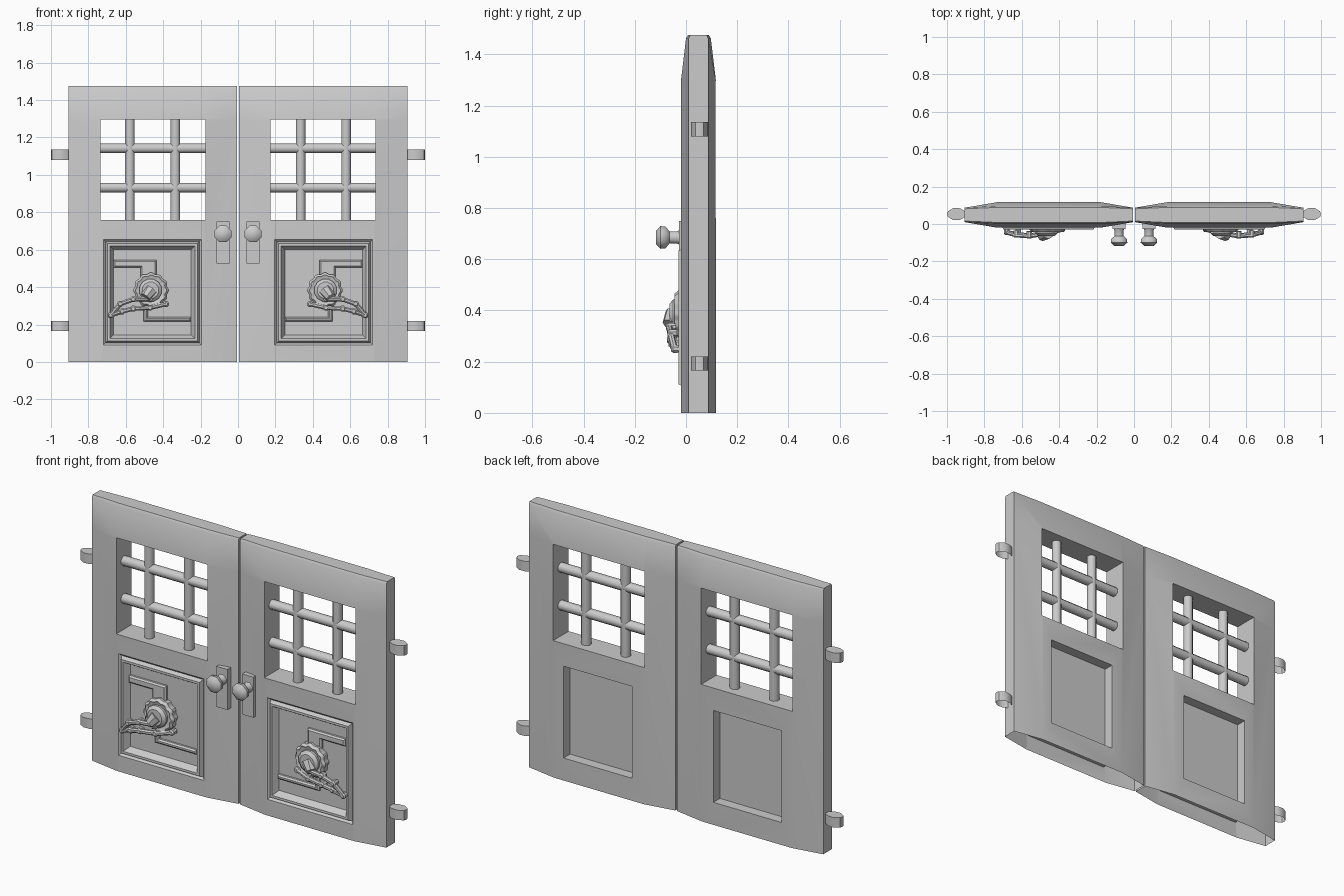
import bpy, bmesh, math
from mathutils import Vector

if "Cube" in bpy.data.objects:
    bpy.data.objects.remove(bpy.data.objects["Cube"])


def make(name, bm, mirror=True, angle=30):
    """Turn a bmesh into an object, mirrored onto the other door."""
    bmesh.ops.recalc_face_normals(bm, faces=bm.faces)
    me = bpy.data.meshes.new(name)
    bm.to_mesh(me)
    bm.free()
    ob = bpy.data.objects.new(name, me)
    bpy.context.collection.objects.link(ob)
    bpy.ops.object.select_all(action='DESELECT')
    ob.select_set(True)
    bpy.context.view_layer.objects.active = ob
    bpy.ops.object.shade_smooth_by_angle(angle=math.radians(angle))
    if mirror:
        ob.modifiers.new("Mirror", 'MIRROR').use_mirror_merge = False
    return ob


def loft(bm, loops, cap_start=True, cap_end=True):
    rows = [[bm.verts.new(p) for p in loop] for loop in loops]
    n = len(rows[0])
    for a, b in zip(rows, rows[1:]):
        for i in range(n):
            j = (i + 1) % n
            bm.faces.new((a[i], a[j], b[j], b[i]))
    if cap_start:
        bm.faces.new(rows[0])
    if cap_end:
        bm.faces.new(rows[-1])


def box(bm, x0, x1, y0, y1, z0, z1):
    loft(bm, [[(x0, y, z0), (x1, y, z0), (x1, y, z1), (x0, y, z1)] for y in (y0, y1)])


def lathe(bm, x, z, profile, sides, lobes=0, ripple=0):
    """Turned shape around the y axis, optionally scalloped."""
    loops = []
    for y, r in profile:
        loop = []
        for i in range(sides):
            a = math.tau * (i + 0.5) / sides
            q = r * (1 + ripple * math.cos(lobes * a))
            loop.append((x + q * math.cos(a), y, z + q * math.sin(a)))
        loops.append(loop)
    loft(bm, loops)


def rod(bm, a, b, r0, r1, sides=8):
    """Straight tapered rod between two points."""
    a, b = Vector(a), Vector(b)
    rot = (b - a).to_track_quat('Z', 'Y')
    loops = []
    for p, r in ((a, r0), (b, r1)):
        loops.append([p + rot @ Vector((r * math.cos(t), r * math.sin(t), 0))
                      for t in (math.tau * (i + 0.5) / sides for i in range(sides))])
    loft(bm, loops)


# door slab: bulging middle, thinner sides and tapered top, open underneath
XS = (0.005, 0.18, 0.73, 0.905)
SECTIONS = [(0, -0.02, 0.01), (1.295, -0.02, 0.01), (1.462, 0.0, 0.01), (1.475, 0.008, 0.016)]
MID = 0.0485
bm = bmesh.new()
loops = []
for z, middle, edge in SECTIONS:
    front = [(x, y, z) for x, y in zip(XS, (edge, middle, middle, edge))]
    back = [(x, 2 * MID - y, z) for x, y, z in reversed(front)]
    loops.append(front + back)
loft(bm, loops)
door = make("door_slab", bm, mirror=False)

# cut the window, the front panel opening and the back recess
cuts = [(0.175, 0.735, -0.3, 0.4, 0.76, 1.295),
        (0.195, 0.72, -0.3, 0.03, 0.09, 0.655),
        (0.25, 0.67, 0.06, 0.4, 0.125, 0.635)]
cutters = []
for c in cuts:
    bm = bmesh.new()
    box(bm, *c)
    cutter = make("opening_cutter", bm, mirror=False)
    cutter.hide_render = True
    mod = door.modifiers.new("Opening", 'BOOLEAN')
    mod.operation, mod.solver, mod.object = 'DIFFERENCE', 'EXACT', cutter
    cutters.append(cutter)
bpy.context.view_layer.update()
cut_mesh = bpy.data.meshes.new_from_object(door.evaluated_get(bpy.context.evaluated_depsgraph_get()))
for ob in cutters + [door]:
    bpy.data.objects.remove(ob)
bm = bmesh.new()
bm.from_mesh(cut_mesh)
bmesh.ops.recalc_face_normals(bm, faces=bm.faces)
under = [f for f in bm.faces if f.normal.z < -0.9 and f.calc_center_median().z < 0.01]
bmesh.ops.delete(bm, geom=under, context='FACES')
make("doors", bm)

# window bars
bm = bmesh.new()
for x in (0.335, 0.578):
    rod(bm, (x, MID, 0.76), (x, MID, 1.295), 0.027, 0.027)
for z in (0.932, 1.142):
    rod(bm, (0.175, MID, z), (0.735, MID, z), 0.027, 0.027)
make("window_bars", bm, angle=50)

# panel with stepped moulding
bm = bmesh.new()
loops = []
for d, y in ((0, 0.03), (0, -0.02), (0.012, -0.008), (0.022, -0.03), (0.035, -0.03), (0.055, 0.004)):
    x0, x1, z0, z1 = 0.195 + d, 0.72 - d, 0.09 + d, 0.655 - d
    loops.append([(x0, y, z0), (x1, y, z0), (x1, y, z1), (x0, y, z1)])
loft(bm, loops, cap_start=False)
make("front_panel", bm)

# angular relief strips on the panel
RELIEF = [[(0.665, 0.545), (0.435, 0.545), (0.435, 0.43), (0.52, 0.43), (0.52, 0.505), (0.665, 0.505)],
          [(0.25, 0.24), (0.48, 0.24), (0.48, 0.33), (0.505, 0.33), (0.505, 0.215), (0.25, 0.215)]]
bm = bmesh.new()
for outline in RELIEF:
    loft(bm, [[(x, y, z) for x, z in outline] for y in (0.01, -0.015)])
bmesh.ops.recalc_face_normals(bm, faces=bm.faces)
rims = [e for e in bm.edges if all(v.co.y < -0.01 for v in e.verts)]
bmesh.ops.bevel(bm, geom=rims, offset=0.008, segments=1, affect='EDGES')
make("panel_relief", bm)

# scalloped rosette and its hub
bm = bmesh.new()
lathe(bm, 0.465, 0.383, [(0.01, 0.088), (-0.03, 0.092), (-0.044, 0.08), (-0.038, 0.068)], 48, 12, 0.05)
make("rosette", bm)
bm = bmesh.new()
lathe(bm, 0.468, 0.383, [(-0.03, 0.062), (-0.05, 0.062), (-0.064, 0.045)], 12)
rod(bm, (0.465, -0.045, 0.385), (0.495, -0.065, 0.345), 0.038, 0.028)
make("rosette_hub", bm)

# leafy loop hanging from the hub
STRANDS = [[(0.47, -0.05, 0.335), (0.56, -0.065, 0.335), (0.63, -0.06, 0.31), (0.68, -0.045, 0.25)],
           [(0.385, -0.03, 0.31), (0.47, -0.05, 0.29), (0.56, -0.062, 0.285),
            (0.62, -0.055, 0.27), (0.68, -0.045, 0.25)]]
bm = bmesh.new()
for strand in STRANDS:
    for a, b in zip(strand, strand[1:]):
        rod(bm, a, b, 0.013, 0.013)
    for p in strand:
        lathe(bm, p[0], p[2], [(p[1] + 0.025, 0.016), (p[1] - 0.006, 0.017), (p[1] - 0.013, 0.01)], 8)
make("leaf_loop", bm)

# knob and backplate
bm = bmesh.new()
box(bm, 0.046, 0.114, -0.028, 0.03, 0.525, 0.75)
make("knob_plate", bm)
bm = bmesh.new()
lathe(bm, 0.08, 0.685, [(-0.02, 0.034), (-0.035, 0.026), (-0.065, 0.026), (-0.08, 0.046),
                       (-0.1, 0.048), (-0.117, 0.028)], 8)
make("knob", bm, angle=50)

# hinges, open underneath
HINGE = [(0.9, 0.04), (0.93, 0.022), (0.965, 0.02), (0.995, 0.038),
         (0.999, 0.053), (0.995, 0.068), (0.965, 0.086), (0.93, 0.084), (0.9, 0.066)]
bm = bmesh.new()
for z in (0.165, 1.08):
    loft(bm, [[(x, y, h) for x, y in HINGE] for h in (z, z + 0.055)], cap_start=False)
make("hinges", bm, angle=40)
